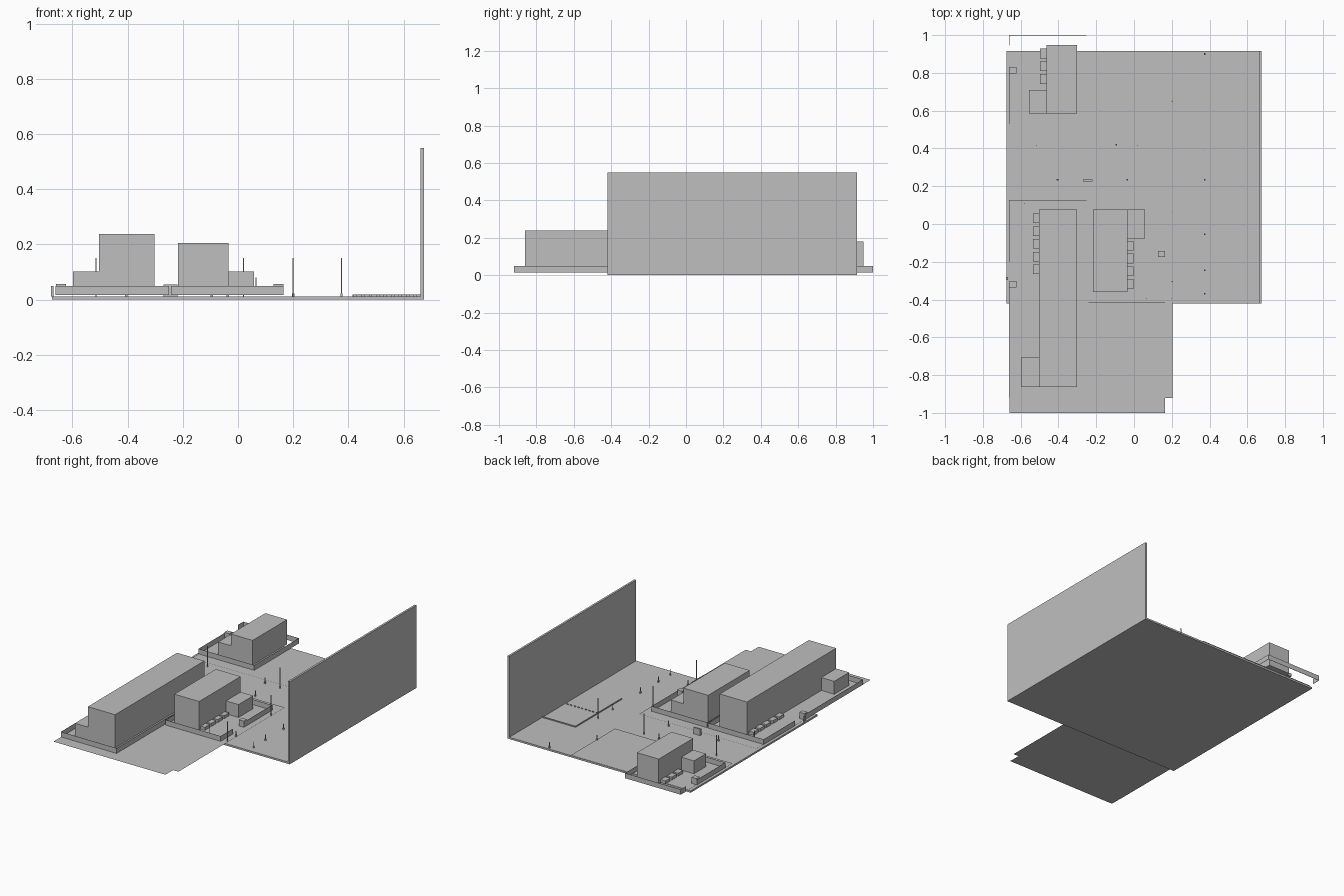
import bpy

grey = bpy.data.materials.new("concrete_grey")
grey.diffuse_color = (0.52, 0.52, 0.52, 1)
G = 0.016  # paving level


def mesh(name, verts, faces):
    me = bpy.data.meshes.new(name)
    me.from_pydata(verts, [], faces)
    me.materials.append(grey)
    ob = bpy.data.objects.new(name, me)
    bpy.context.collection.objects.link(ob)
    return ob


def box(name, x0, x1, y0, y1, z0, z1):
    v = [(x, y, z) for z in (z0, z1) for x, y in ((x0, y0), (x1, y0), (x1, y1), (x0, y1))]
    f = [(3, 2, 1, 0), (4, 5, 6, 7)] + [(i, (i + 1) % 4, (i + 1) % 4 + 4, i + 4) for i in range(4)]
    return mesh(name, v, f)


def sheet(name, pts, z=G):
    return mesh(name, [(x, y, z) for x, y in pts], [tuple(range(len(pts)))])


def fence(name, pts, z0=G, z1=0.05):
    # thin upright panels along an open path, leaving the gate clear
    v, f = [], []
    for x, y in pts:
        v += [(x, y, z0), (x, y, z1)]
    for i in range(len(pts) - 1):
        f.append((2 * i, 2 * i + 2, 2 * i + 3, 2 * i + 1))
    ob = mesh(name, v, f)
    m = ob.modifiers.new("thickness", 'SOLIDIFY')
    m.thickness = 0.002
    return ob


# Ground slab and tall boundary wall
box("ground_slab", -0.675, 0.675, -0.42, 0.915, 0, 0.012)
box("boundary_wall", 0.661, 0.675, -0.42, 0.915, 0, 0.55)

# Paving
sheet("front_paving", [(-0.66, -1), (0.165, -1), (0.165, -0.92), (0.205, -0.92),
                       (0.205, 0.2), (-0.66, 0.2)])
sheet("back_paving", [(-0.66, 0.455), (0.205, 0.455), (0.205, 0.915), (-0.66, 0.915)])

# Thin kerbs by the wall
box("kerb_side", 0.415, 0.42, 0.08, 0.57, 0.012, 0.019)
box("kerb_end", 0.42, 0.661, 0.565, 0.57, 0.012, 0.019)
for i in range(9):
    x = 0.42 + i * 0.027
    box("kerb_dash", x, x + 0.012, 0.328, 0.332, 0.012, 0.018)

# Plot fences with gate gaps
fence("large_plot_fence", [(-0.66, -0.2), (-0.66, 0.125), (-0.252, 0.125), (-0.252, -0.918),
                           (-0.66, -0.918), (-0.66, -0.305)])
fence("middle_plot_fence", [(0.165, -0.175), (0.165, 0.125), (-0.242, 0.125), (-0.242, -0.418),
                            (0.165, -0.418), (0.165, -0.29)])
fence("back_plot_fence", [(-0.66, 0.945), (-0.66, 0.999), (-0.252, 0.999), (-0.252, 0.53),
                          (-0.66, 0.53), (-0.66, 0.83)])

# Halls with their office annexes
box("large_hall", -0.503, -0.302, -0.862, 0.077, G, 0.238)
box("large_hall_annex", -0.598, -0.503, -0.862, -0.706, G, 0.102)
box("middle_hall", -0.217, -0.034, -0.36, 0.077, G, 0.206)
box("middle_hall_annex", -0.034, 0.058, -0.077, 0.077, G, 0.102)
box("back_hall", -0.463, -0.302, 0.585, 0.948, G, 0.18)
box("back_hall_annex", -0.556, -0.463, 0.585, 0.71, G, 0.102)

# Loading docks along the halls
for name, x0, x1, y_top, count in (("large_hall_dock", -0.536, -0.503, 0.055, 5),
                                   ("middle_hall_dock", -0.034, -0.003, -0.09, 4),
                                   ("back_hall_dock", -0.498, -0.463, 0.928, 3)):
    for i in range(count):
        y = y_top - i * 0.0675
        box(name, x0, x1, y - 0.051, y, G, 0.036)

# Gatehouses
for x, y in ((-0.66, -0.335), (0.128, -0.174), (-0.66, 0.798)):
    box("gatehouse", x, x + 0.037, y, y + 0.032, G, 0.057)

# Roadside cabinets
box("road_cabinet", -0.27, -0.22, 0.225, 0.236, 0.012, 0.055)
box("edge_cabinet", -0.677, -0.668, -0.296, -0.28, 0.012, 0.05)

# Lamp posts and short bollards
for x, y in ((0.375, 0.39), (0.02, 0.415), (0.2, 0.06), (-0.515, 0.415), (0.2, -0.395)):
    box("lamp_post", x - 0.002, x + 0.002, y - 0.002, y + 0.002, 0.012, 0.15)
for x, y in ((0.375, 0.9), (0.2, 0.65), (-0.095, 0.42), (-0.405, 0.235), (-0.037, 0.235),
             (0.375, 0.235), (0.375, -0.055), (0.375, -0.245), (0.2, -0.305), (0.375, -0.37)):
    box("bollard", x - 0.002, x + 0.002, y - 0.002, y + 0.002, 0.012, 0.05)
    box("bollard_base", x - 0.004, x + 0.004, y - 0.004, y + 0.004, 0.012, 0.022)
for x, y in ((0.065, -0.395), (-0.58, 0.107)):
    box("yard_post", x - 0.002, x + 0.002, y - 0.002, y + 0.002, G, 0.08)
